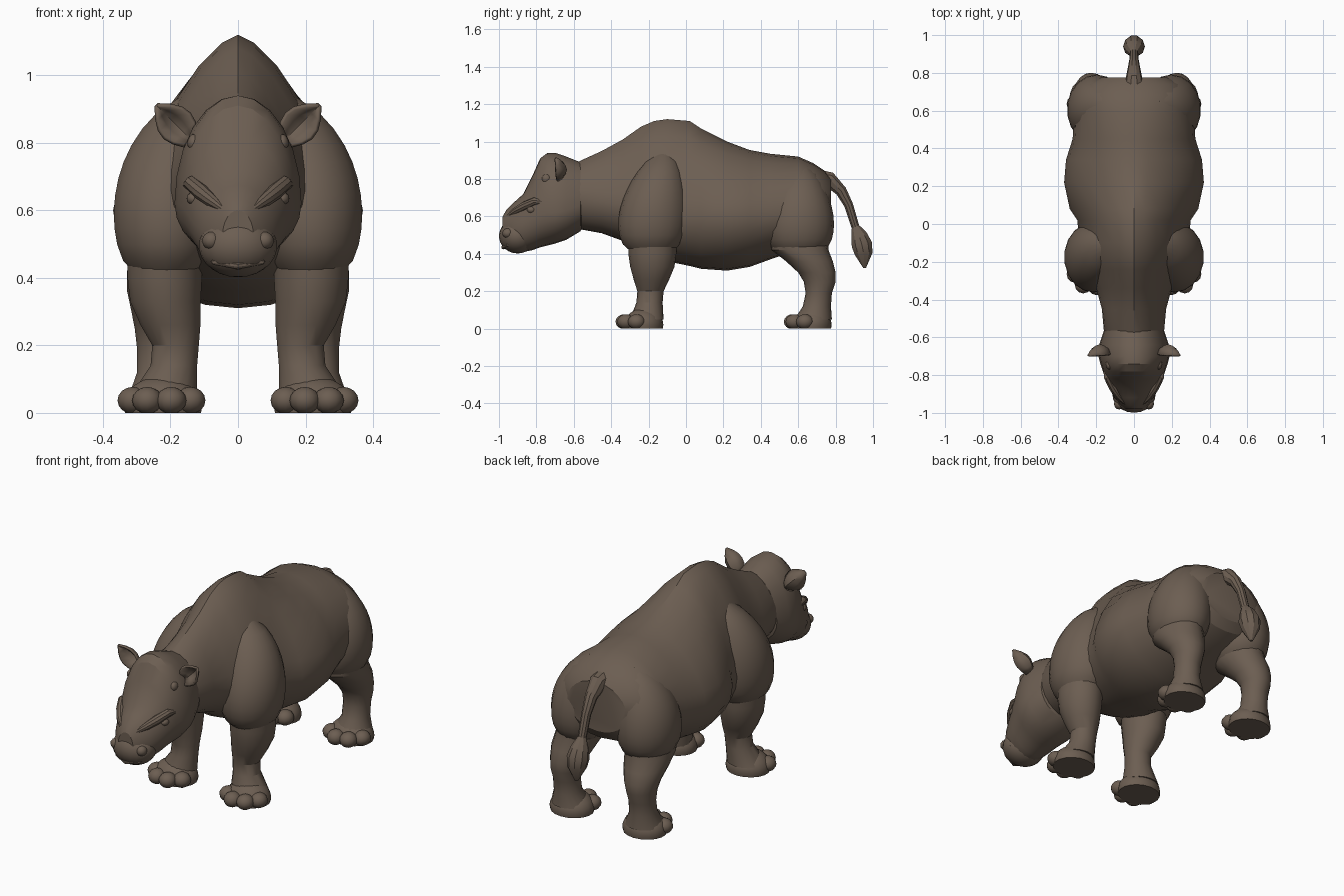
import bpy
import bmesh
import math
from mathutils import Vector

cube = bpy.data.objects.get("Cube")
if cube:
    bpy.data.objects.remove(cube, do_unlink=True)

hide = bpy.data.materials.new("brown_hide")
hide.use_nodes = True
hide.diffuse_color = (0.15, 0.112, 0.084, 1)
hide.node_tree.nodes["Principled BSDF"].inputs["Base Color"].default_value = hide.diffuse_color


def finish(name, bm, angle=28):
    """Turn a bmesh into a shaded, coloured object."""
    bmesh.ops.recalc_face_normals(bm, faces=bm.faces)
    mesh = bpy.data.meshes.new(name)
    bm.to_mesh(mesh)
    bm.free()
    mesh.materials.append(hide)
    obj = bpy.data.objects.new(name, mesh)
    bpy.context.collection.objects.link(obj)
    bpy.ops.object.select_all(action='DESELECT')
    obj.select_set(True)
    bpy.context.view_layer.objects.active = obj
    bpy.ops.object.shade_smooth_by_angle(angle=math.radians(angle))
    return obj


def loft(name, rings):
    """Skin a list of closed rings and cap both ends."""
    bm = bmesh.new()
    rows = [[bm.verts.new(point) for point in ring] for ring in rings]
    count = len(rows[0])
    for lower, upper in zip(rows, rows[1:]):
        for i in range(count):
            j = (i + 1) % count
            bm.faces.new((lower[i], lower[j], upper[j], upper[i]))
    bm.faces.new(rows[0])
    bm.faces.new(rows[-1])
    return finish(name, bm)


def circle(count):
    """Cosine and sine pairs around a full turn, starting at the top."""
    angles = [math.tau * i / count + math.pi / 2 for i in range(count)]
    return [(math.cos(angle), math.sin(angle)) for angle in angles]


def power(value, exponent):
    return math.copysign(abs(value) ** exponent, value)


def section(y, top, low, half, mid, sharpness):
    """Cross-section of the trunk or head: pointed above, round below."""
    ring = []
    for c, s in circle(24):
        exponent = 2 / sharpness if s > 0 else 1
        height = top - mid if s > 0 else mid - low
        ring.append((half * power(c, exponent), y, mid + power(s, exponent) * height))
    return ring


def limb(name, side, rings):
    """Stack of horizontal ellipses: z, centre x, centre y, radius x, radius y."""
    loft(name, [[(side * (cx + rx * c), cy + ry * s, z) for c, s in circle(18)]
                for z, cx, cy, rx, ry in rings])


def muscle(name, side, low, high, cx, cy, drift):
    """Egg-shaped mass, fullest below its middle, leaning inward towards the top."""
    rings = []
    for k in range(12):
        t = 0.02 + 0.96 * k / 11
        swell = math.sin(math.pi * t ** 0.72) ** 0.4
        rings.append((low + t * (high - low), cx - 0.1 * t ** 4, cy + drift * t * t,
                      0.157 * swell, 0.19 * swell * (1 - 0.2 * t * t)))
    limb(name, side, rings)


def tube(name, path, ref, count=10):
    """Tapered tube through points given as x, y, z, radius."""
    points = [Vector(p[:3]) for p in path]
    rings = []
    for i, point in enumerate(points):
        ahead = points[min(i + 1, len(points) - 1)]
        behind = points[max(i - 1, 0)]
        tangent = (ahead - behind).normalized()
        u = tangent.cross(Vector(ref)).normalized()
        v = tangent.cross(u)
        rings.append([point + path[i][3] * (u * c + v * s) for c, s in circle(count)])
    loft(name, rings)


def ball(name, centre, radii, segments=12):
    """Ellipsoid that is flattened where it meets the ground."""
    bm = bmesh.new()
    bmesh.ops.create_uvsphere(bm, u_segments=segments, v_segments=segments * 2 // 3, radius=1)
    bmesh.ops.scale(bm, vec=radii, verts=bm.verts)
    bmesh.ops.translate(bm, vec=centre, verts=bm.verts)
    for vert in bm.verts:
        vert.co.z = max(vert.co.z, 0)
    finish(name, bm, 40)


def ear(name, side):
    """Cupped leaf that opens forward."""
    base, along, across = Vector((.14, -.69, .81)), Vector((.1, -.01, .1)), Vector((.7, 0, -.7))
    bm = bmesh.new()
    rows = []
    for k in range(6):
        t = k / 5
        width = 0.024 * (1 - t) + 0.036 * math.sin(math.pi * t) + 0.003
        row = []
        for u in (-1, -.5, 0, .5, 1):
            p = base + along * t + across * (u * width) + Vector((0, width * (1 - u * u), 0))
            row.append(bm.verts.new((side * p.x, p.y, p.z)))
        rows.append(row)
    for lower, upper in zip(rows, rows[1:]):
        for i in range(4):
            bm.faces.new((lower[i], lower[i + 1], upper[i + 1], upper[i]))
    obj = finish(name, bm, 40)
    rim = obj.modifiers.new("thickness", 'SOLIDIFY')
    rim.thickness = .012
    rim.offset = 0


def foot(name, side, y):
    """Flared pad with four rounded toes fanned around the front."""
    cx = 0.222
    ball(name + "_pad", (side * cx, y, .02), (.118, .104, .09), 18)
    for k in range(4):
        angle = math.radians(-15 - 45 * k)
        centre = (side * (cx + .093 * math.cos(angle)), y - .015 + .093 * math.sin(angle), .037)
        ball(f"{name}_toe_{k + 1}", centre, (.045, .047, .04))


# Trunk: y, top, bottom, half width, widest height, upper sharpness
loft("trunk", [section(*ring) for ring in (
    (-.62, .87, .55, .13, .7, 1.8), (-.56, .9, .53, .16, .7, 1.7),
    (-.45, .95, .51, .17, .68, 1.6), (-.34, 1.01, .47, .2, .66, 1.5),
    (-.24, 1.08, .41, .25, .62, 1.5), (-.17, 1.11, .38, .28, .6, 1.5),
    (-.1, 1.12, .36, .29, .6, 1.5), (.02, 1.11, .335, .3, .6, 1.5),
    (.08, 1.07, .32, .34, .6, 1.5), (.22, 1, .31, .37, .6, 1.6),
    (.34, .955, .33, .36, .6, 1.7), (.45, .935, .37, .325, .6, 1.8),
    (.6, .92, .42, .315, .63, 2), (.68, .885, .45, .3, .64, 2),
    (.74, .845, .48, .255, .65, 2), (.775, .8, .53, .18, .66, 2))])

# Head, wider than the neck so that it forms a collar
loft("head", [section(*ring, 2) for ring in (
    (-.545, .84, .55, .11, .68), (-.565, .89, .52, .16, .66),
    (-.64, .92, .475, .185, .63), (-.7, .94, .455, .188, .62),
    (-.74, .94, .445, .178, .62), (-.78, .91, .435, .165, .61),
    (-.82, .82, .42, .15, .59), (-.87, .72, .41, .13, .56),
    (-.92, .675, .42, .105, .54), (-.96, .635, .44, .07, .53), (-.98, .6, .47, .045, .53))])
ball("muzzle", (0, -.9, .495), (.116, .1, .093), 20)
tube("lower_lip", [(-.1, -.88, .468, .008), (-.07, -.952, .448, .01), (0, -.976, .436, .012),
                   (.07, -.952, .448, .01), (.1, -.88, .468, .008)], (0, 0, 1))

# Tail with a heavy tuft
tube("tail", [(0, .68, .8, .06), (0, .77, .795, .044), (0, .83, .735, .032),
              (0, .87, .66, .025), (0, .91, .53, .022)], (1, 0, 0))
tube("tail_tuft", [(0, .9, .56, .015), (0, .925, .5, .045), (0, .94, .45, .058),
                   (0, .95, .4, .05), (0, .955, .325, .008)], (1, 0, 0))

for side, label in ((1, "left"), (-1, "right")):
    # Shoulder and haunch masses
    muscle(label + "_shoulder", side, .39, .95, .215, -.185, .07)
    muscle(label + "_haunch", side, .38, .88, .2, .605, .01)

    # Legs and feet
    limb(label + "_front_leg", side, (
        (.5, .22, -.18, .11, .13), (.4, .217, -.18, .112, .128), (.33, .215, -.18, .106, .118),
        (.26, .2, -.185, .09, .094), (.2, .185, -.19, .07, .07), (.14, .19, -.195, .07, .07),
        (.05, .22, -.21, .1, .09)))
    limb(label + "_hind_leg", side, (
        (.5, .2, .6, .12, .16), (.42, .21, .61, .12, .152), (.36, .22, .66, .11, .125),
        (.3, .225, .7, .092, .1), (.25, .23, .715, .077, .085), (.19, .23, .71, .07, .07),
        (.12, .23, .7, .07, .075), (.05, .225, .68, .1, .1)))
    foot(label + "_front_foot", side, -.225)
    foot(label + "_hind_foot", side, .675)

    # Face details
    ear(label + "_ear", side)
    tube(label + "_brow", [(side * x, y, z, r) for x, y, z, r in (
        (.04, -.955, .6, .01), (.08, -.91, .63, .02), (.11, -.865, .655, .024),
        (.138, -.81, .68, .022), (.158, -.745, .675, .008))], (0, 0, 1))
    ball(label + "_eye", (side * .13, -.825, .635), (.022, .026, .02))
    ball(label + "_temple_knob", (side * .13, -.745, .8), (.02, .026, .026))
    ball(label + "_nostril", (side * .078, -.952, .51), (.028, .03, .027))
